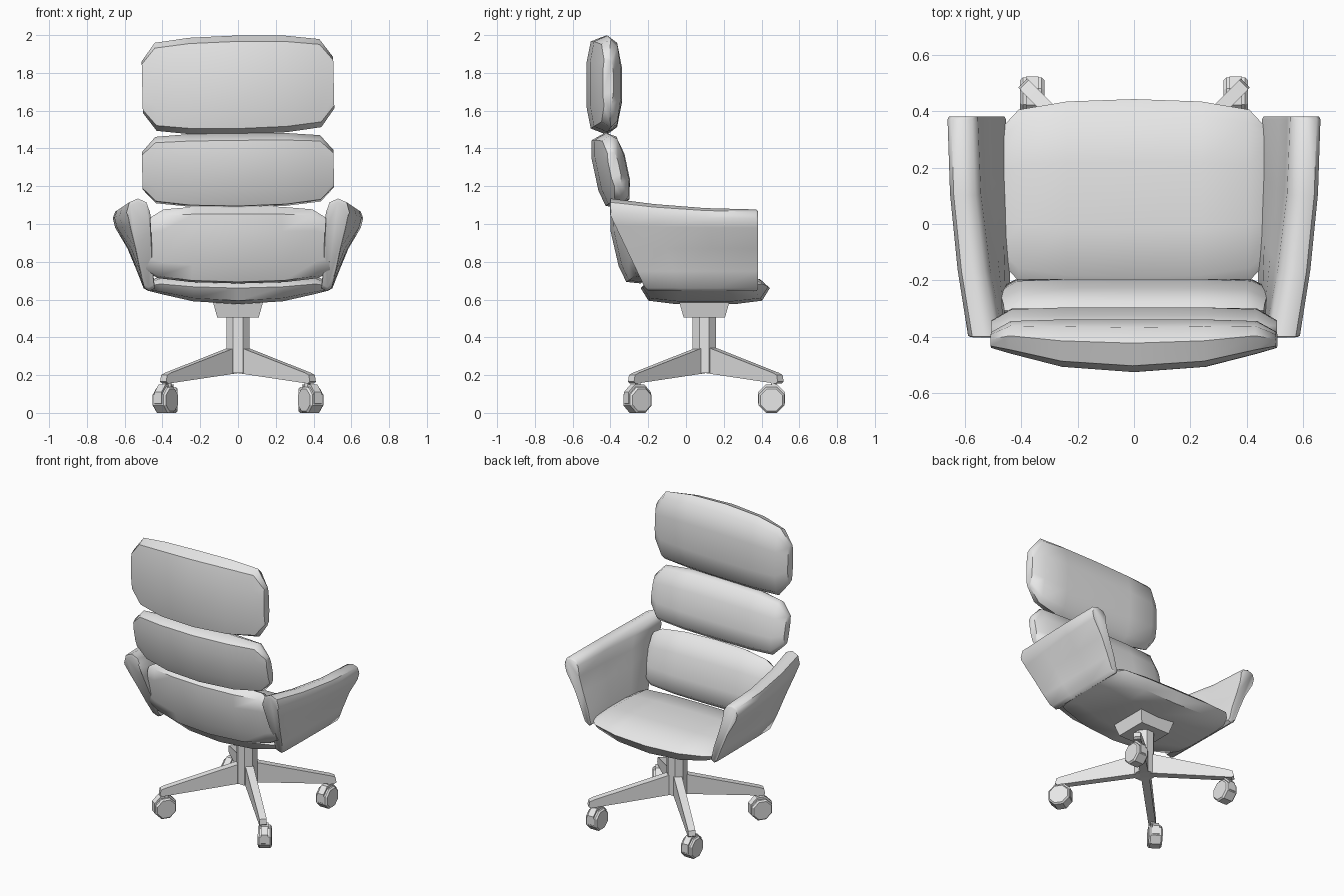
import bpy, bmesh, math
from mathutils import Matrix, Vector

if "Cube" in bpy.data.objects:
    bpy.data.objects.remove(bpy.data.objects["Cube"])

grey = bpy.data.materials.new("plain grey")
grey.diffuse_color = (0.8, 0.8, 0.8, 1)
grey.use_nodes = True
grey.node_tree.nodes["Principled BSDF"].inputs["Base Color"].default_value = grey.diffuse_color
BASE_Y = 0.105


def loft(name, rings, angle=30, matrix=Matrix()):
    """Skin a list of equal-length point rings, cap both ends."""
    bm = bmesh.new()
    vs = [[bm.verts.new(matrix @ Vector(p)) for p in ring] for ring in rings]
    n = len(vs[0])
    for a, b in zip(vs, vs[1:]):
        for i in range(n):
            j = (i + 1) % n
            bm.faces.new((a[i], a[j], b[j], b[i]))
    bm.faces.new(vs[0])
    bm.faces.new(vs[-1])
    bmesh.ops.recalc_face_normals(bm, faces=bm.faces)
    for f in bm.faces:
        f.smooth = True
    for e in bm.edges:
        e.smooth = e.calc_face_angle(0) < math.radians(angle)
    me = bpy.data.meshes.new(name)
    bm.to_mesh(me)
    bm.free()
    me.materials.append(grey)
    ob = bpy.data.objects.new(name, me)
    bpy.context.collection.objects.link(ob)
    return ob


# cushion cross-section: (depth 0 = sitter side .. 1 = outside, height -1..1)
PROFILE = [(0.45, 1), (0.15, 0.85), (0, 0.35), (0, -0.35), (0.15, -0.85),
           (0.45, -1), (0.88, -0.88), (1, -0.45), (1, 0.45), (0.88, 0.88)]


def cushion(name, half_w, half_h, thick, cy, cz, tilt, end=0.5, roll=0, taper=0):
    t, r = math.radians(tilt), math.radians(roll)
    stations = [(1, end, 0.3, 0.24), (0.86, 0.89, 0.62, 0.03), (0.5, 0.975, 0.9, 0), (0, 1, 1, 0)]
    stations = [(-x, *s) for x, *s in stations] + stations[-2::-1]
    rings = []
    for x, hs, ts, off in stations:
        ring = []
        for v, u in PROFILE:
            d = (v * ts + off - 0.5) * thick
            h = u * hs * half_h
            ring.append((x * half_w * (1 + taper * u * hs),
                         -math.sin(t) * h - math.cos(t) * d,
                         math.cos(t) * h - math.sin(t) * d))
        rings.append(ring)
    m = Matrix.Translation((0, cy, cz)) @ Matrix.Rotation(-r, 4, 'Y')
    return loft(name, rings, 50, m)


# back cushions and seat
cushion("head_cushion", 0.507, 0.262, 0.187, -0.433, 1.736, 0, 0.52, 1.3)
cushion("middle_back_cushion", 0.507, 0.202, 0.175, -0.397, 1.283, 12, 0.5, 0.6)
cushion("lower_back_cushion", 0.475, 0.21, 0.17, -0.295, 0.888, 13, 0.7, 0, -0.04)
cushion("seat", 0.477, 0.342, 0.155, 0.102, 0.653, 90, 0.68)

# armrests: rolled-top section, swept from the front end to the slanted rear end
FRONT = [(0.555, 1.04), (0.575, 1.067), (0.615, 1.077), (0.65, 1.065), (0.663, 1.03),
         (0.65, 0.98), (0.585, 0.87), (0.535, 0.75), (0.5, 0.66), (0.475, 0.645),
         (0.455, 0.66), (0.475, 0.75), (0.515, 0.87), (0.545, 0.97)]
REAR = [(0.465, 1.06), (0.485, 1.115), (0.53, 1.135), (0.575, 1.115), (0.59, 1.06),
        (0.575, 0.99), (0.545, 0.87), (0.52, 0.75), (0.495, 0.66), (0.47, 0.645),
        (0.44, 0.66), (0.45, 0.75), (0.455, 0.87), (0.46, 0.97)]


def arm_ring(t, side, shrink=0.0, push=0.0):
    pts = []
    for (fx, fz), (rx, rz) in zip(FRONT, REAR):
        k = t * t
        x, z = fx + (rx - fx) * k, fz + (rz - fz) * k
        y_rear = -0.2 - 0.2 * min(1, (z - 0.645) / 0.42)
        pts.append(Vector((side * x, 0.372 + (y_rear - 0.372) * t + push, z)))
    mid = sum(pts, Vector()) / len(pts)
    return [p.lerp(mid, shrink) for p in pts]


for side, word in ((1, "right"), (-1, "left")):
    rings = [arm_ring(0, side, 0.05, 0.01)]
    rings += [arm_ring(t, side) for t in (0, 0.35, 0.7, 1)]
    rings.append(arm_ring(1, side, 0.08, -0.01))
    loft(word + "_armrest", rings, 50)


def polygon(n, r, z):
    return [(r * math.cos(2 * math.pi * (i + 0.5) / n),
             r * math.sin(2 * math.pi * (i + 0.5) / n), z) for i in range(n)]


# mount under the seat and octagonal column
base = Matrix.Translation((0, BASE_Y - 0.008, 0))
loft("seat_mount", [polygon(4, 0.155, 0.505), polygon(4, 0.193, 0.6)], 30, base)
loft("column", [polygon(8, 0.067, 0.21), polygon(8, 0.067, 0.52)], 30, base)

# four tapered legs on the diagonals
LEG = [(0.03, 0.21), (0.03, 0.35), (0.525, 0.212), (0.553, 0.2), (0.56, 0.165), (0.545, 0.155)]
for i in range(4):
    m = Matrix.Translation((0, BASE_Y, 0)) @ Matrix.Rotation(math.radians(45 + 90 * i), 4, 'Z')
    loft(f"leg_{i + 1}", [[(r, s * (0.026 - 0.006 * r), z) for r, z in LEG] for s in (-1, 1)], 30, m)

# casters: wheel, narrow hood and pin; the rear pair is swivelled
for sx, word in ((1, "right"), (-1, "left")):
    for end, cx, cy, turn in (("front", 0.362, 0.453, 0), ("rear", 0.385, -0.257, 33)):
        m = (Matrix.Translation((sx * cx, cy, 0.068)) @ Matrix.Rotation(math.radians(sx * turn), 4, 'Z')
             @ Matrix.Rotation(math.radians(90), 4, 'Y'))
        tag = f"{end}_{word}_caster"
        loft(tag + "_wheel", [polygon(8, 0.064, -0.043), polygon(8, 0.0736, -0.033),
                              polygon(8, 0.0736, 0.033), polygon(8, 0.064, 0.043)], 30, m)
        hood = Matrix.Translation((0, 0, 0.012)) @ m
        loft(tag + "_hood", [polygon(8, 0.077, -0.022), polygon(8, 0.077, 0.022)], 30, hood)
        pin_y = BASE_Y + (0.36 if end == "front" else -0.36)
        loft(tag + "_pin", [polygon(8, 0.016, 0.12), polygon(8, 0.016, 0.18)], 50,
             Matrix.Translation((sx * 0.368, pin_y, 0)))
